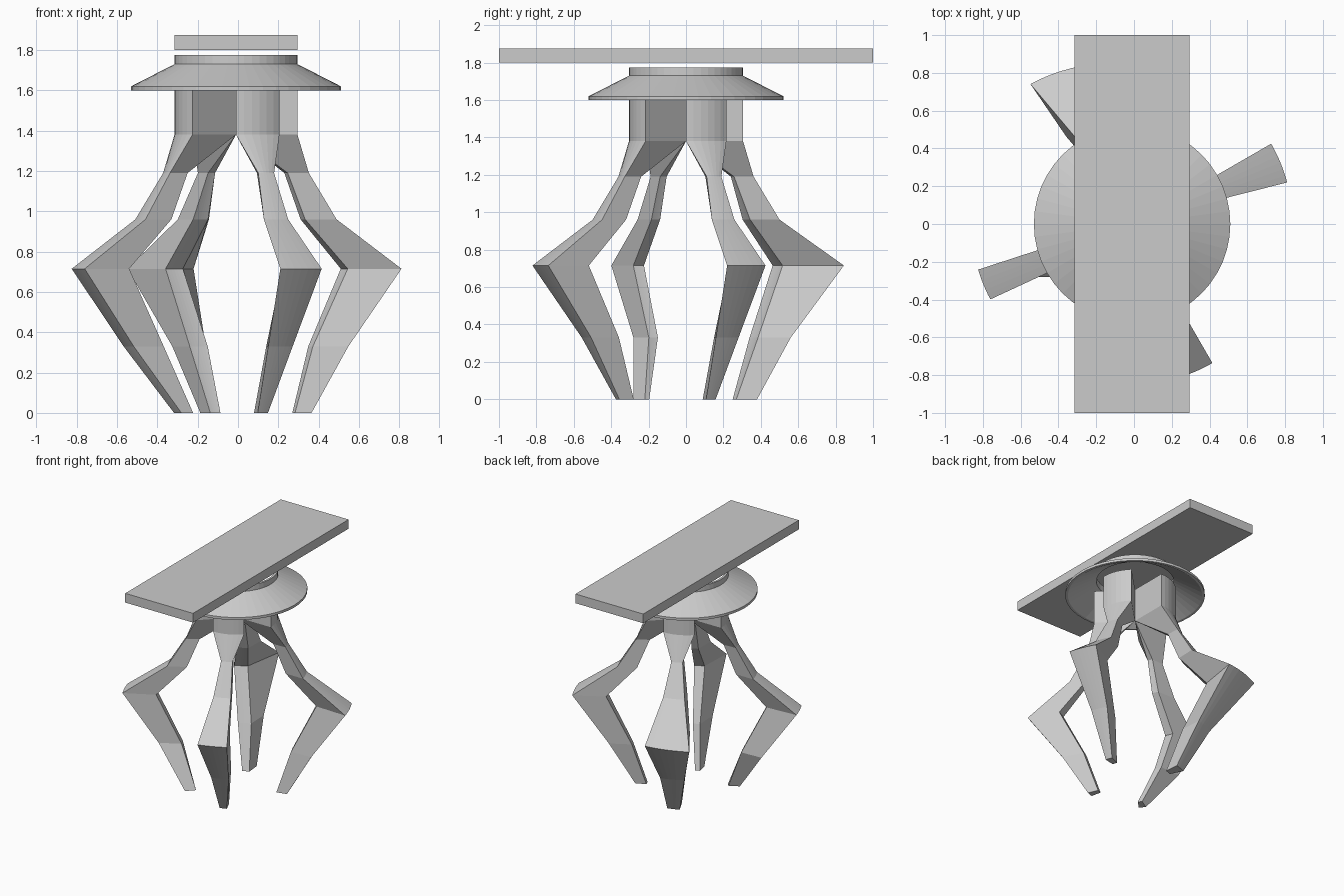
import bpy, bmesh
from math import radians, cos, sin, pi

if "Cube" in bpy.data.objects:
    bpy.data.objects.remove(bpy.data.objects["Cube"])

CX = -0.01  # axis of the round parts


def finish(name, bm):
    bmesh.ops.remove_doubles(bm, verts=bm.verts, dist=0.0005)
    bmesh.ops.recalc_face_normals(bm, faces=bm.faces)
    me = bpy.data.meshes.new(name)
    bm.to_mesh(me)
    bm.free()
    ob = bpy.data.objects.new(name, me)
    bpy.context.collection.objects.link(ob)
    return ob


def skin(bm, rings, closed):
    """Join equal-length vertex rings with quads."""
    n = len(rings[0])
    pairs = zip(rings, rings[1:] + rings[:1]) if closed else zip(rings, rings[1:])
    for a, b in pairs:
        for i in range(n):
            j = (i + 1) % n
            bm.faces.new((a[i], a[j], b[j], b[i]))


# Table top slab
bm = bmesh.new()
bmesh.ops.create_cube(bm, size=1)
for v in bm.verts:
    v.co = (CX + v.co.x * 0.61, v.co.y * 2, 1.8375 + v.co.z * 0.075)
finish("top_slab", bm)

# Flared hollow collar
profile = [(0.52, 1.6), (0.52, 1.62), (0.305, 1.73), (0.305, 1.775),
           (0.288, 1.775), (0.288, 1.72), (0.50, 1.6)]
bm = bmesh.new()
SEG = 48
rings = []
for k in range(SEG):
    a = 2 * pi * k / SEG
    rings.append([bm.verts.new((CX + r * cos(a), r * sin(a), z)) for r, z in profile])
skin(bm, rings, True)
finish("collar", bm)

# Legs: wedge sections of a turned profile
# z, inner radius, outer radius, inner angles, outer angles
LEVELS = [
    (1.65, 0.0, 0.305, (0, 45), (0, 45)),
    (1.38, 0.0, 0.305, (0, 45), (0, 45)),
    (1.19, 0.277, 0.378, (22, 30), (17, 30)),
    (0.96, 0.37, 0.518, (22, 30), (15.5, 30)),
    (0.715, 0.60, 0.85, (22.5, 30), (15, 30)),
    (0.33, 0.41, 0.58, (21.5, 29), (16, 29)),
    (0.0, 0.306, 0.39, (17, 24), (16, 24)),
]


def leg(name, start, changes={}):
    bm = bmesh.new()
    n = 6
    rings = []
    for i, (z, ri, ro, ai, ao) in enumerate(LEVELS):
        ri, ro0, ro1, ai, ao = changes.get(i, (ri, ro, ro, ai, ao))
        ring = []
        for k in range(n + 1):
            t = k / n
            a = radians(start + ao[0] + t * (ao[1] - ao[0]))
            r = ro0 + t * (ro1 - ro0)
            ring.append(bm.verts.new((CX + r * cos(a), r * sin(a), z)))
        for k in range(n, -1, -1):
            a = radians(start + ai[0] + k / n * (ai[1] - ai[0]))
            ring.append(bm.verts.new((CX + ri * cos(a), ri * sin(a), z)))
        rings.append(ring)
    skin(bm, rings, False)
    # end caps
    for ring in (rings[0], rings[-1]):
        for k in range(n):
            bm.faces.new((ring[k], ring[k + 1], ring[-2 - k], ring[-1 - k]))
    bmesh.ops.dissolve_degenerate(bm, dist=0.0005, edges=bm.edges)
    finish(name, bm)


leg("right_leg", 0)
leg("front_leg", 270)
# left leg has a twisted foot
leg("left_leg", 180, {4: (0.60, 0.85, 0.85, (22, 28), (16.5, 28)),
                      6: (0.306, 0.39, 0.39, (40, 46), (38, 46))})
# back leg has a wider knee
leg("back_leg", 90, {3: (0.37, 0.518, 0.53, (22, 35), (15, 33)),
                     4: (0.58, 0.87, 0.916, (27, 37), (14, 36)),
                     5: (0.41, 0.58, 0.58, (20, 34), (15, 33)),
                     6: (0.28, 0.39, 0.39, (16, 27), (13, 27))})
